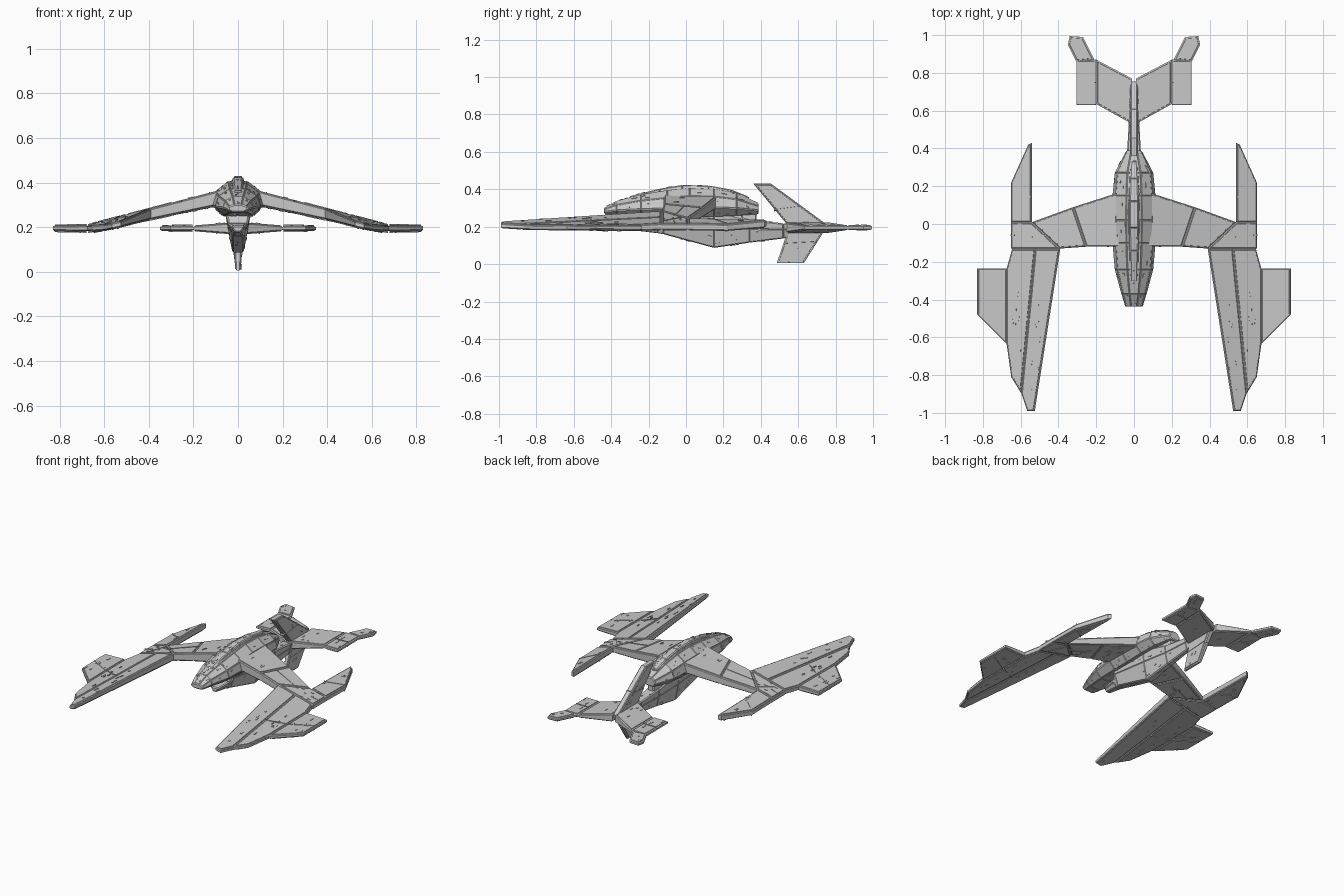
import bpy, bmesh, random
from mathutils import Vector, Matrix

random.seed(4)
cube = bpy.data.objects.get("Cube")
if cube:
    bpy.data.objects.remove(cube, do_unlink=True)

# Single hull colour
GREY = (.58, .58, .58, 1)
hull_grey = bpy.data.materials.new("hull grey")
hull_grey.use_nodes = True
hull_grey.diffuse_color = GREY
hull_grey.node_tree.nodes["Principled BSDF"].inputs["Base Color"].default_value = GREY


def finish(name, bm, mirror=False):
    mesh = bpy.data.meshes.new(name)
    bm.to_mesh(mesh)
    bm.free()
    mesh.materials.append(hull_grey)
    ob = bpy.data.objects.new(name, mesh)
    bpy.context.collection.objects.link(ob)
    if mirror:
        ob.modifiers.new("Mirror", "MIRROR").use_mirror_merge = False


def inset(bm, faces, width, depth):
    bmesh.ops.inset_individual(bm, faces=faces, thickness=width, depth=depth, use_even_offset=True)
    bm.normal_update()


def scatter(bm, faces, count):
    """Small raised surface plates, aligned to the faces they sit on."""
    spots = []
    for _ in range(count):
        f = random.choices(faces, [g.calc_area() for g in faces])[0]
        w = [random.random() ** 2 for _ in f.verts]
        p = sum((v.co * k for v, k in zip(f.verts, w)), Vector()) / sum(w)
        spots.append((p, f.normal.copy(), f.calc_tangent_edge()))
    for p, n, t in spots:
        t = (t - n * t.dot(n)).normalized()
        rot = Matrix((t, n.cross(t), n)).transposed().to_4x4()
        size = (random.uniform(.01, .03), random.uniform(.005, .01), .006, 1)
        bmesh.ops.create_cube(bm, size=1, matrix=Matrix.Translation(p) @ rot @ Matrix.Diagonal(size))


def slab(name, outline, place, depth=.004, details=0, mirror=False):
    """Plate with chamfered rim and raised panel; place(u, v, side) gives the point."""
    bm = bmesh.new()
    sides = [[bm.verts.new(place(u, v, s)) for u, v in outline] for s in (-1, 1)]
    caps = [bm.faces.new(ring) for ring in sides]
    n = len(outline)
    for i in range(n):
        j = (i + 1) % n
        bm.faces.new((sides[0][i], sides[0][j], sides[1][j], sides[1][i]))
    bmesh.ops.recalc_face_normals(bm, faces=bm.faces[:])
    inset(bm, caps, .005, depth)
    inset(bm, caps, .003, 0)
    inset(bm, caps, .001, .004)
    scatter(bm, caps, details)
    finish(name, bm, mirror)


# Wing surface: droops with x and slightly toward both ends, then runs flat
def wing_half(x, y):
    return (.036 - .025 * x) * (1 + .35 * min(0, y + .13))


def wing(x, y, side):
    droop = .016 * max(0, y - .01, -.13 - y)
    z = max(.352 - .236 * x - droop, .195)
    return Vector((x, y, z + side * (wing_half(x, y) - .008)))


def tail(x, y, side):
    return Vector((x, y, .195 + side * max(.006, .022 - .08 * x)))


WING_PARTS = {
    "wing_root": [(.07, -.12), (.25, -.12), (.32, .09), (.07, .17)],
    "wing_middle": [(.25, -.12), (.39, -.13), (.54, .01), (.32, .09)],
    "wing_corner": [(.39, -.13), (.65, -.13), (.65, .01), (.54, .01)],
    "blade_inner": [(.39, -.13), (.52, -.13), (.595, -.9), (.565, -.99), (.525, -.99)],
    "blade_outer": [(.52, -.13), (.645, -.13), (.675, -.24), (.675, -.63), (.65, -.81), (.595, -.9)],
    "side_panel": [(.675, -.235), (.83, -.235), (.83, -.48), (.675, -.635)],
    "rear_spike": [(.54, .01), (.65, .01), (.65, .22), (.56, .42), (.54, .43)],
}
for name, pts in WING_PARTS.items():
    slab(name, pts, wing, .004, 12, True)

TAIL_PARTS = {
    "stabilizer": [(.01, .53), (.2, .635), (.2, .87), (.01, .77)],
    "stabilizer_end": [(.2, .63), (.305, .63), (.305, .87), (.2, .87)],
    "stabilizer_tip": [(.21, .87), (.305, .86), (.35, .95), (.34, .995), (.27, .99)],
}
for name, pts in TAIL_PARTS.items():
    slab(name, pts, tail, .003, 6, True)

# Raised seam strips on both faces of the wings and tail
bm = bmesh.new()
SEAMS = [
    (wing, (.68, -.44), (.82, -.36)), (wing, (.545, .14), (.645, .22)),
    (wing, (.55, -.51), (.67, -.44)), (wing, (.30, -.01), (.47, -.055)),
    (wing, (.53, -.02), (.60, -.12)), (tail, (.205, .75), (.295, .75)),
]
for place, a, b in SEAMS:
    a, b = Vector(a), Vector(b)
    off = (b - a).orthogonal().normalized() * .003
    corners = [a + off, b + off, b - off, a - off]
    for s in (-1, 1):
        base = [place(p.x, p.y, s) for p in corners]
        low = [bm.verts.new(p) for p in base]
        high = [bm.verts.new(p + Vector((0, 0, s * .011))) for p in base]
        bm.faces.new(low)
        bm.faces.new(high)
        for i in range(4):
            j = (i + 1) % 4
            bm.faces.new((low[i], low[j], high[j], high[i]))
bmesh.ops.recalc_face_normals(bm, faces=bm.faces[:])
finish("wing_seams", bm, True)


def loft(name, sections, ring, details):
    """Faceted hull through cross-sections along y, with raised panels."""
    bm = bmesh.new()
    rings = [[bm.verts.new(p) for p in ring(*s)] for s in sections]
    n = len(rings[0])
    for a, b in zip(rings, rings[1:]):
        for i in range(n):
            j = (i + 1) % n
            bm.faces.new((a[i], a[j], b[j], b[i]))
    bm.faces.new(rings[0])
    bm.faces.new(rings[-1])
    bmesh.ops.recalc_face_normals(bm, faces=bm.faces[:])
    faces = bm.faces[:]
    inset(bm, faces, .003, .003)
    scatter(bm, faces, details)
    finish(name, bm)


def hull_ring(y, w, zb, zt):
    h = zt - zb
    half = [(.35 * w, zt), (.85 * w, zb + .72 * h), (w, zb + .32 * h), (.6 * w, zb)]
    return [(x, y, z) for x, z in half] + [(-x, y, z) for x, z in reversed(half)]


def spine_ring(y, w, zb, zt):
    return [(w, y, zb), (w * .7, y, zt), (-w * .7, y, zt), (-w, y, zb)]


def keel_ring(y, w, zb, zt):
    zm = zb + .6 * (zt - zb)
    return [(w, y, zt), (w * .9, y, zm), (w * .45, y, zb),
            (-w * .45, y, zb), (-w * .9, y, zm), (-w, y, zt)]


# Upper fuselage pod
loft("fuselage", [
    (-.435, .045, .27, .30), (-.37, .065, .265, .335), (-.24, .10, .257, .37),
    (-.10, .112, .253, .392), (.02, .114, .253, .405), (.15, .112, .257, .40),
    (.27, .10, .262, .378), (.385, .04, .27, .325)], hull_ring, 90)

# Raised spine along the top of the pod
loft("spine", [
    (-.30, .022, .34, .36), (-.14, .027, .37, .40), (-.02, .03, .39, .42),
    (.12, .03, .39, .417), (.24, .026, .37, .396), (.33, .02, .33, .36)], spine_ring, 16)

# Keel under the pod, running back into the tail boom
loft("keel", [
    (-.25, .025, .18, .205), (-.15, .04, .168, .215), (-.12, .055, .163, .28),
    (.15, .05, .09, .28), (.34, .036, .118, .235), (.52, .026, .14, .215),
    (.75, .016, .183, .208)], keel_ring, 34)

# Pylon closing the gap from keel to pod
loft("rear_pylon", [
    (.10, .05, .23, .29), (.30, .035, .21, .285), (.375, .022, .215, .28)], spine_ring, 4)

# Swept tail fins, upper and lower
slab("upper_fin", [(.36, .43), (.455, .43), (.755, .21), (.75, .19), (.55, .2)],
     lambda u, v, s: Vector((s * .014, u, v)), .004, 12)
slab("lower_fin", [(.55, .195), (.75, .195), (.63, .005), (.485, .005)],
     lambda u, v, s: Vector((s * (.006 + .04 * v), u, v)), .003, 10)

# Raised cross strips on the fins
for name, a, b, half in (("upper_fin_strip", (.47, .3), (.61, .32), .016),
                         ("lower_fin_strip", (.525, .12), (.7, .13), .012)):
    slab(name, [a, b, (b[0], b[1] - .018), (a[0], a[1] - .018)],
         lambda u, v, s: Vector((s * half, u, v)), .004)
